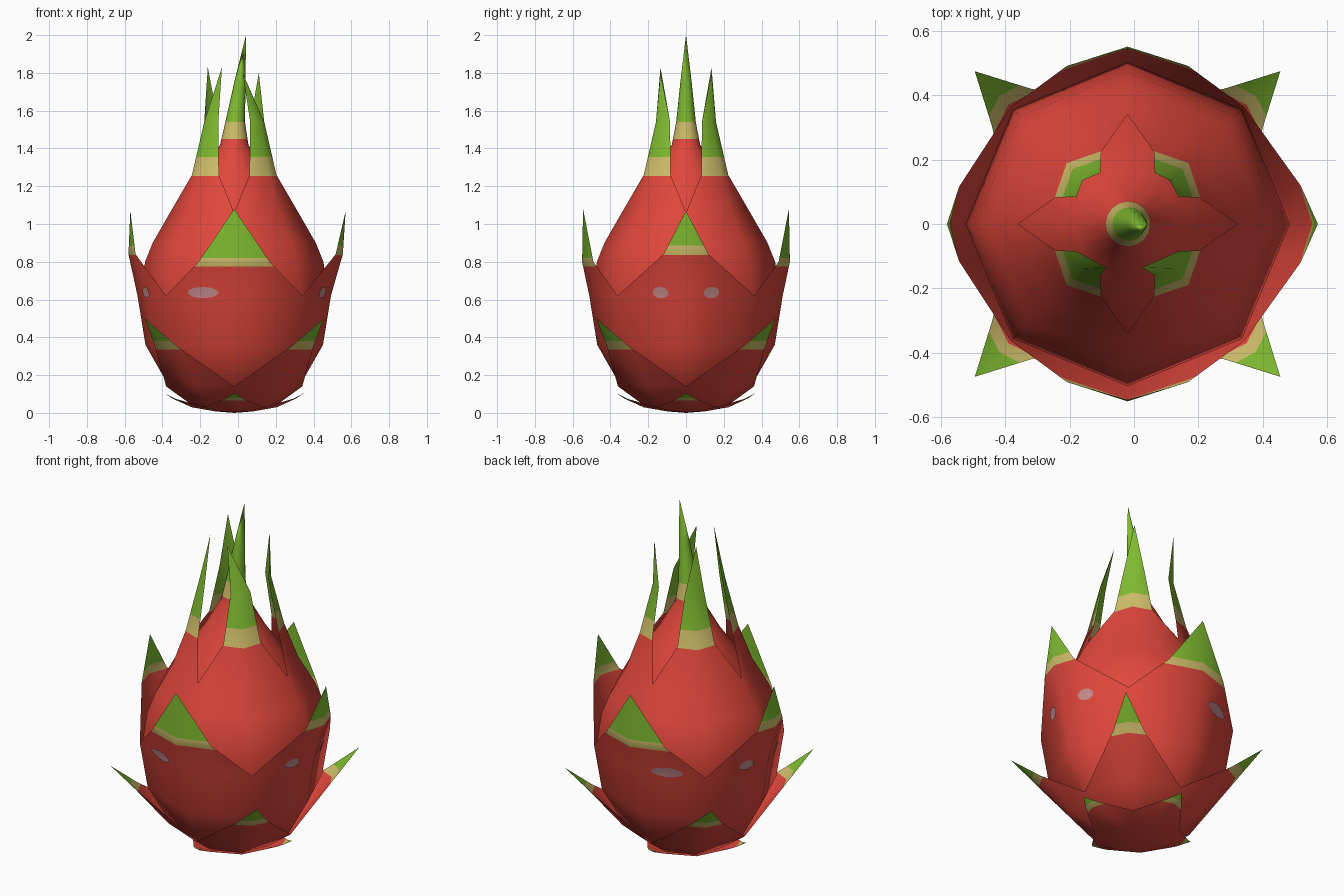
import bpy, bmesh, math
from mathutils import Vector
from mathutils.bvhtree import BVHTree

if "Cube" in bpy.data.objects:
    bpy.data.objects.remove(bpy.data.objects["Cube"])

CX = -0.02  # the fruit's axis sits slightly left of the origin


def material(name, rgb):
    m = bpy.data.materials.new(name)
    m.diffuse_color = (*rgb, 1)
    m.use_nodes = True
    m.node_tree.nodes["Principled BSDF"].inputs["Base Color"].default_value = m.diffuse_color
    return m


RED = material("red skin", (0.74, 0.062, 0.044))
YELLOW = material("pale yellow band", (0.63, 0.52, 0.145))
GREEN = material("green tip", (0.215, 0.50, 0.03))
PINK = material("pale pink patch", (0.60, 0.27, 0.28))


def pt(deg, r, z):
    a = math.radians(deg)
    return Vector((CX + r * math.cos(a), r * math.sin(a), z))


def octagon(o):
    """Radius factor that keeps a point on the side of an octagon."""
    return math.cos(math.radians(22.5)) / math.cos(math.radians(abs(o) - 22.5))


def paint(bm, low, high):
    """Cut at two heights: red below, yellow between, green above."""
    for z in (low, high):
        bmesh.ops.bisect_plane(bm, geom=bm.verts[:] + bm.edges[:] + bm.faces[:],
                               plane_co=(0, 0, z), plane_no=(0, 0, 1))
    for f in bm.faces:
        z = f.calc_center_median().z
        f.material_index = 0 if z < low else 1 if z < high else 2


def petal(target, deg, rings, rows, tip, bands):
    """A quarter of an eight-sided cup (rings: z, r) that ends in one pointed
    petal (rows: z, middle r, edge r, half angle)."""
    bm = bmesh.new()
    h = rows[0][3]
    prev = None
    for z, r in rings:
        cur = [bm.verts.new(pt(deg + o, r * octagon(o), z)) for o in (-45, -h, 0, h, 45)]
        if prev:
            for j in range(4):
                bm.faces.new((prev[j], prev[j + 1], cur[j + 1], cur[j]))
        prev = cur
    first, last = prev[0], prev[-1]
    prev = prev[1:4]
    for i, (z, rm, re, half) in enumerate(rows):
        cur = [bm.verts.new(pt(deg + o, r, z)) for o, r in ((-half, re), (0, rm), (half, re))]
        for j in range(2):
            bm.faces.new((prev[j], prev[j + 1], cur[j + 1], cur[j]))
        if i == 0:
            bm.faces.new((first, prev[0], cur[0]))
            bm.faces.new((prev[2], last, cur[2]))
        prev = cur
    t = bm.verts.new(tip)
    for j in range(2):
        bm.faces.new((prev[j], prev[j + 1], t))
    paint(bm, *bands)
    tmp = bpy.data.meshes.new("tmp")
    bm.to_mesh(tmp)
    bm.free()
    target.from_mesh(tmp)
    bpy.data.meshes.remove(tmp)


def finish(name, bm, mats=(RED, YELLOW, GREEN)):
    bmesh.ops.remove_doubles(bm, verts=bm.verts[:], dist=0.0005)
    for f in bm.faces:
        f.smooth = True
    me = bpy.data.meshes.new(name)
    bm.to_mesh(me)
    for m in mats:
        me.materials.append(m)
    ob = bpy.data.objects.new(name, me)
    bpy.context.collection.objects.link(ob)


# Base scales, pointing along the axes
bm = bmesh.new()
for d in range(0, 360, 90):
    petal(bm, d, [(0.0, 0.001), (0.008, 0.1), (0.03, 0.225)],
          [(0.075, 0.325, 0.315, 9)], pt(d, 0.37, 0.105), (0.066, 0.08))
finish("base_scales", bm)

# Lower scales, pointing along the diagonals
bm = bmesh.new()
for d in range(45, 360, 90):
    petal(bm, d, [(0.012, 0.1), (0.035, 0.215), (0.14, 0.36)],
          [(0.35, 0.535, 0.515, 9.5)], pt(d, 0.67, 0.5), (0.335, 0.38))
finish("lower_scales", bm)

# Middle scales, with the wider ones at front and back
bm = bmesh.new()
rings = [(0.05, 0.19), (0.14, 0.345), (0.36, 0.47), (0.62, 0.512)]
for d in (90, 270):
    petal(bm, d, rings, [(0.8, 0.55, 0.525, 21)], pt(d, 0.545, 1.08), (0.775, 0.82))
for d, mid, tip in ((0, 0.575, 0.59), (180, 0.56, 0.55)):
    petal(bm, d, rings, [(0.84, mid, mid - 0.025, 12.5)], pt(d, tip, 1.07), (0.835, 0.885))
bmesh.ops.remove_doubles(bm, verts=bm.verts[:], dist=0.0005)
skin = BVHTree.FromBMesh(bm)
finish("middle_scales", bm)

# Upper scales, long and leaning inwards
bm = bmesh.new()
tips = {45: (0.11, 0.135, 1.80), 135: (-0.16, 0.135, 1.83),
        225: (-0.085, -0.135, 1.83), 315: (0.025, -0.135, 1.80)}
for d, tip in tips.items():
    petal(bm, d, [(0.4, 0.44), (0.6, 0.503), (0.8, 0.472), (0.9, 0.432), (1.06, 0.34)],
          [(1.26, 0.265, 0.238, 25), (1.54, 0.195, 0.18, 17)], Vector(tip), (1.255, 1.355))
finish("upper_scales", bm)

# Central spike, leaning slightly to the right
bm = bmesh.new()
N = 16
prev = None
for z, r, dx in ((0.9, 0.37, 0), (1.06, 0.31, 0), (1.26, 0.165, 0), (1.42, 0.075, 0),
                 (1.54, 0.052, 0.005), (1.75, 0.03, 0.03), (2.0, 0.0003, 0.062)):
    cur = [bm.verts.new(pt(360 * i / N, r, z) + Vector((dx, 0, 0))) for i in range(N)]
    if prev:
        for i in range(N):
            k = (i + 1) % N
            bm.faces.new((prev[i], prev[k], cur[k], cur[i]))
    prev = cur
paint(bm, 1.45, 1.54)
finish("central_spike", bm)

# Pale patches laid on the middle scales
bm = bmesh.new()
spots = [(250, 0.088), (111, 0.088), (16, 0.045), (-16, 0.045), (164, 0.045), (196, 0.045)]
for deg, w in spots:
    out = pt(deg, 1, 0) - pt(deg, 0, 0)
    side = Vector((-out.y, out.x, 0))

    def on_skin(u, v):
        p = pt(deg, 1, 0.637) + side * u + Vector((0, 0, v))
        hit = skin.ray_cast(p, -out)[0]
        return bm.verts.new(hit + out * 0.006)

    loops = [[on_skin(w * s * math.cos(a * math.pi / 6), 0.03 * s * math.sin(a * math.pi / 6))
              for a in range(12)] for s in (0.5, 1)]
    mid = on_skin(0, 0)
    for a in range(12):
        b = (a + 1) % 12
        bm.faces.new((mid, loops[0][a], loops[0][b]))
        bm.faces.new((loops[0][a], loops[1][a], loops[1][b], loops[0][b]))
finish("pale_patches", bm, (PINK,))
